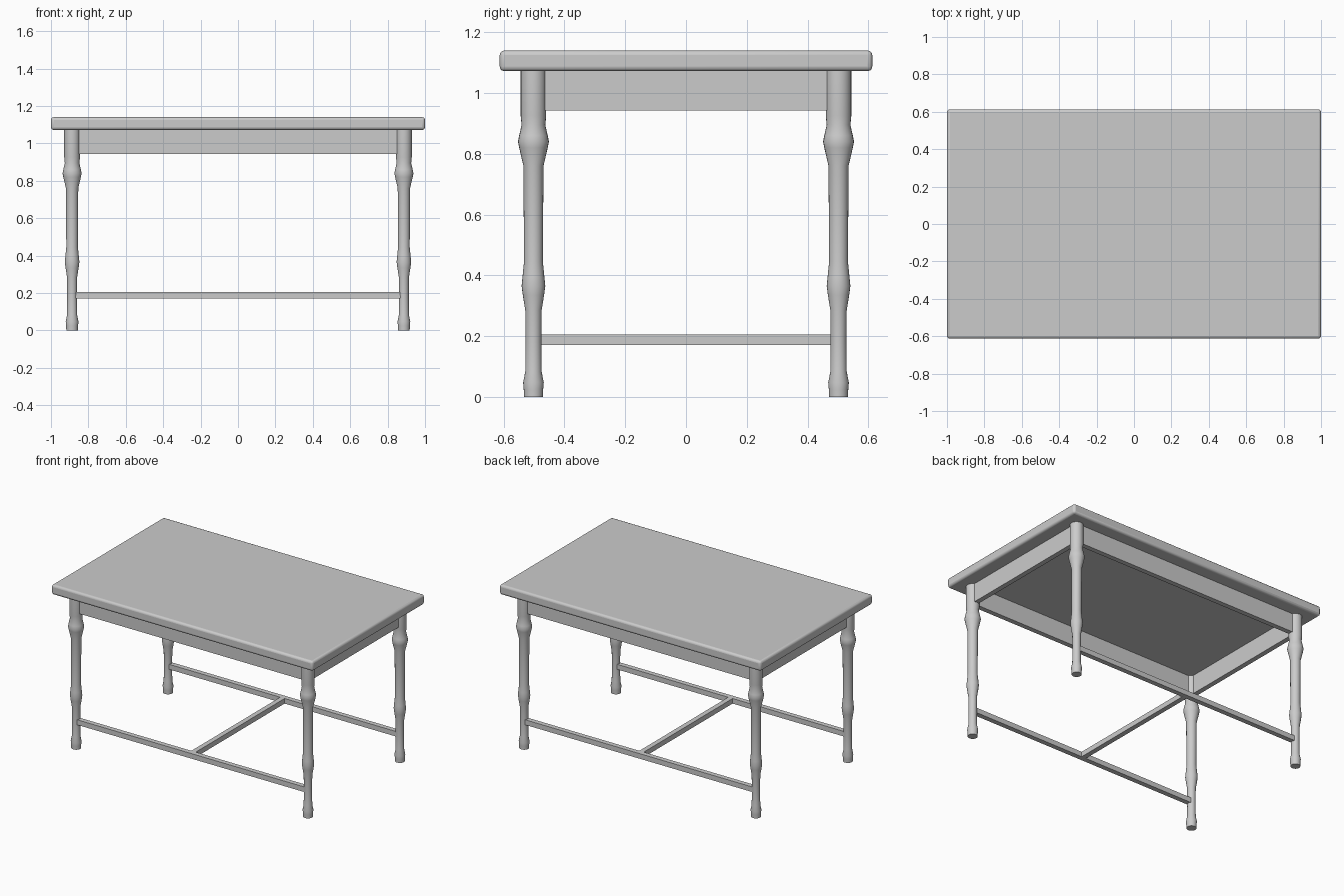
import bpy, bmesh, math

if "Cube" in bpy.data.objects:
    bpy.data.objects.remove(bpy.data.objects["Cube"])

grey = bpy.data.materials.new("plain grey")
grey.diffuse_color = (0.6, 0.6, 0.6, 1)
grey.use_nodes = True
grey.node_tree.nodes["Principled BSDF"].inputs["Base Color"].default_value = grey.diffuse_color


def box(name, x, y, z, bevel=0):
    """Box from (min, max) pairs, optionally with rounded edges."""
    bpy.ops.mesh.primitive_cube_add(
        size=1, location=(sum(x) / 2, sum(y) / 2, sum(z) / 2))
    ob = bpy.context.object
    ob.name = name
    ob.scale = (x[1] - x[0], y[1] - y[0], z[1] - z[0])
    bpy.ops.object.transform_apply(location=False, rotation=False, scale=True)
    ob.data.materials.append(grey)
    if bevel:
        mod = ob.modifiers.new("rounded edge", 'BEVEL')
        mod.width, mod.segments = bevel, 3
        bpy.ops.object.shade_smooth_by_angle(angle=math.radians(35))
    return ob


def turned_leg(name, x, y, profile, sides=24):
    """Lathe a (radius, height) profile with closed ends."""
    bm = bmesh.new()
    rings = [[bm.verts.new((r * math.cos(2 * math.pi * i / sides),
                            r * math.sin(2 * math.pi * i / sides), z))
              for i in range(sides)] for r, z in profile]
    for a, b in zip(rings, rings[1:]):
        for i in range(sides):
            j = (i + 1) % sides
            bm.faces.new((a[i], a[j], b[j], b[i]))
    bm.faces.new(rings[0][::-1])
    bm.faces.new(rings[-1])
    me = bpy.data.meshes.new(name)
    bm.to_mesh(me)
    bm.free()
    me.materials.append(grey)
    ob = bpy.data.objects.new(name, me)
    ob.location = (x, y, 0)
    bpy.context.collection.objects.link(ob)
    bpy.ops.object.select_all(action='DESELECT')
    ob.select_set(True)
    bpy.context.view_layer.objects.active = ob
    bpy.ops.object.shade_smooth_by_angle(angle=math.radians(40))


LX, LY = 0.887, 0.502

# Table top
box("table_top", (-1, 1), (-0.613, 0.613), (1.072, 1.14), 0.015)

# Turned legs
profile = [(0.031, 0), (0.032, 0.025), (0.034, 0.047), (0.027, 0.083),
           (0.026, 0.18), (0.027, 0.285), (0.035, 0.335), (0.039, 0.365),
           (0.036, 0.395), (0.031, 0.445), (0.033, 0.76), (0.047, 0.82),
           (0.051, 0.84), (0.047, 0.86), (0.039, 0.895), (0.042, 0.925),
           (0.042, 1.073)]
for sx, side in ((-1, "left"), (1, "right")):
    for sy, end in ((-1, "front"), (1, "back")):
        turned_leg(f"{end}_{side}_leg", sx * LX, sy * LY, profile)

# Apron boards and long stretchers
T = 0.017
for s, end in ((-1, "front"), (1, "back")):
    box(f"{end}_apron", (-LX, LX), (s * LY - T, s * LY + T), (0.943, 1.073))
    box(f"{end}_stretcher", (-LX, LX), (s * LY - T, s * LY + T), (0.17, 0.205))
for s, side in ((-1, "left"), (1, "right")):
    box(f"{side}_apron", (s * LX - T, s * LX + T), (-LY, LY), (0.943, 1.073))

# Cross stretcher
box("cross_stretcher", (-T, T), (-LY, LY), (0.17, 0.205))
